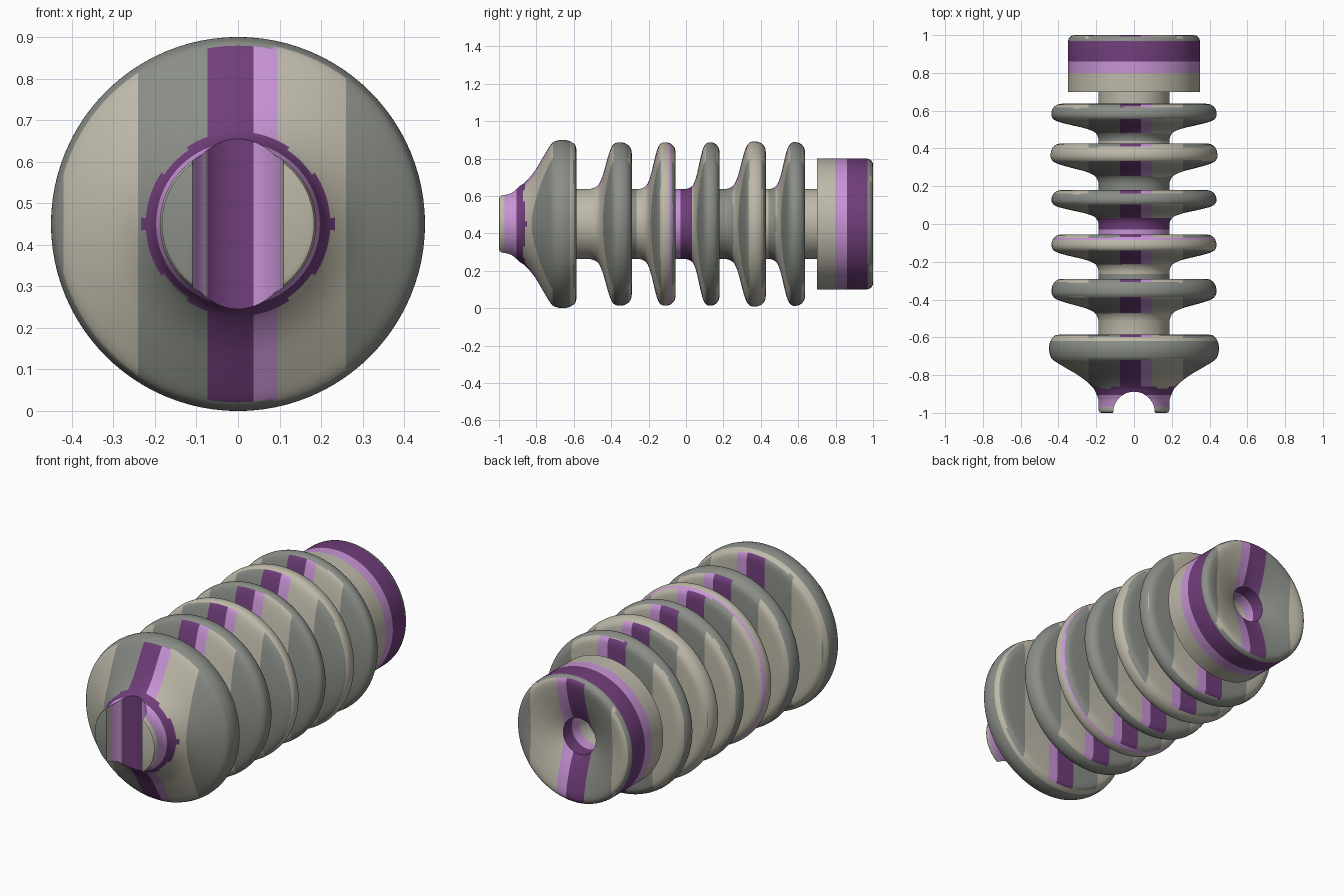
import bpy, bmesh, math
from mathutils import Vector

if "Cube" in bpy.data.objects:
    bpy.data.objects.remove(bpy.data.objects["Cube"])

AXIS_Z, CORE, SEG = 0.45, 0.188, 96


def material(name, rgb):
    m = bpy.data.materials.new(name)
    m.diffuse_color = (*rgb, 1)
    m.use_nodes = True
    m.node_tree.nodes["Principled BSDF"].inputs["Base Color"].default_value = m.diffuse_color
    return m


MATS = [material("beige", (0.515, 0.485, 0.40)), material("grey", (0.254, 0.27, 0.24)),
        material("dark purple", (0.162, 0.048, 0.195)), material("light purple", (0.578, 0.296, 0.672))]
BEIGE, GREY, DARK, LIGHT = range(4)

# Stripe bands: (start, colour), along the length and across the width
Y_BANDS = [(-9, BEIGE), (-0.97, LIGHT), (-0.905, DARK), (-0.80, GREY), (-0.62, BEIGE),
           (-0.445, GREY), (-0.265, BEIGE), (-0.085, LIGHT), (-0.03, DARK), (0.08, GREY),
           (0.26, BEIGE), (0.44, GREY), (0.62, BEIGE), (0.80, LIGHT), (0.86, DARK), (0.97, GREY)]
X_BANDS = [(-9, GREY), (-0.42, BEIGE), (-0.24, GREY), (-0.073, DARK), (0.037, LIGHT),
           (0.095, BEIGE), (0.26, GREY)]


def smooth(pts, steps=4):
    """Catmull-Rom curve through the points."""
    p = [pts[0]] + pts + [pts[-1]]
    out = []
    for a, b, c, d in zip(p, p[1:], p[2:], p[3:]):
        for k in range(steps):
            t = k / steps
            out.append(tuple(0.5 * (2 * b[i] + (c[i] - a[i]) * t
                       + (2 * a[i] - 5 * b[i] + 4 * c[i] - d[i]) * t * t
                       + (3 * b[i] - a[i] - 3 * c[i] + d[i]) * t ** 3) for i in (0, 1)))
    return out + [pts[-1]]


def lathe(name, profile):
    """Closed solid of revolution about the y axis from (y, radius) points."""
    bm = bmesh.new()
    rings = []
    for y, r in profile:
        rings.append([bm.verts.new((r * math.cos(2 * math.pi * k / SEG), y,
                                    AXIS_Z + r * math.sin(2 * math.pi * k / SEG))) for k in range(SEG)])
    for a, b in zip(rings, rings[1:]):
        for k in range(SEG):
            n = (k + 1) % SEG
            bm.faces.new((a[k], a[n], b[n], b[k]))
    bm.faces.new(rings[0])
    bm.faces.new(rings[-1])
    bmesh.ops.recalc_face_normals(bm, faces=bm.faces)
    me = bpy.data.meshes.new(name)
    bm.to_mesh(me)
    bm.free()
    ob = bpy.data.objects.new(name, me)
    bpy.context.collection.objects.link(ob)
    return ob


def band(bands, v):
    return [c for start, c in bands if start <= v][-1]


def paint(ob):
    """Cut the mesh along the stripe edges, then colour by facing direction."""
    bm = bmesh.new()
    bm.from_mesh(ob.data)
    for bands, axis in ((X_BANDS, Vector((1, 0, 0))), (Y_BANDS, Vector((0, 1, 0)))):
        for start, _ in bands[1:]:
            bmesh.ops.bisect_plane(bm, geom=bm.verts[:] + bm.edges[:] + bm.faces[:],
                                   dist=1e-5, plane_co=axis * start, plane_no=axis)
    bm.normal_update()
    for m in MATS:
        ob.data.materials.append(m)
    for f in bm.faces:
        n, c = f.normal, f.calc_center_median()
        if abs(n.y) > max(abs(n.x), abs(n.z)):
            f.material_index = band(X_BANDS, c.x)
        else:
            f.material_index = band(Y_BANDS, c.y)
    bm.to_mesh(ob.data)
    bm.free()
    bpy.ops.object.select_all(action='DESELECT')
    ob.select_set(True)
    bpy.context.view_layer.objects.active = ob
    bpy.ops.object.shade_smooth_by_angle(angle=math.radians(40))


# Shed outlines as (distance before rear face, height) fractions
FRONT_SHED = [(1, 0), (.9, .05), (.8, .13), (.65, .36), (.5, .69), (.39, .92), (.31, .98),
              (.21, 1), (.1, .97), (.02, .89), (0, .77)]
SHED = [(1, 0), (.9, .03), (.8, .1), (.7, .3), (.58, .68), (.5, .88), (.42, .97),
        (.3, 1), (.14, .97), (.03, .88), (0, .77)]
SHEDS = [(-0.585, 0.345, 0.45, FRONT_SHED), (-0.29, 0.22, 0.437, SHED), (-0.055, 0.19, 0.437, SHED),
         (0.18, 0.175, 0.437, SHED), (0.427, 0.21, 0.442, SHED), (0.637, 0.185, 0.438, SHED)]

# Ribbed body
profile = [(-1, CORE - 0.014), (-0.996, CORE - 0.005), (-0.985, CORE)]
for rear, width, radius, shape in SHEDS:
    profile += smooth([(rear - width * t, CORE + (radius - CORE) * s) for t, s in shape])
    profile.append((rear, CORE))
profile.append((0.71, CORE))
body = lathe("ribbed_body", profile)

# Wire groove across the front tip
bpy.ops.mesh.primitive_cylinder_add(vertices=64, radius=0.11, depth=1, location=(0, -0.998, AXIS_Z))
cutter = bpy.context.object
cutter.name = "groove_cutter"
cutter.hide_render = True
mod = body.modifiers.new("groove", 'BOOLEAN')
mod.operation, mod.solver, mod.object = 'DIFFERENCE', 'EXACT', cutter
bpy.context.view_layer.objects.active = body
bpy.ops.object.modifier_apply(modifier="groove")
bpy.data.objects.remove(cutter)
body.data.materials.clear()
paint(body)

# Rear cap with dished face and socket
cap = lathe("rear_cap", [(0.70, 0.35), (0.965, 0.35), (0.98, 0.347), (0.992, 0.338), (0.998, 0.328),
                         (1.0, 0.315)] + smooth([(0.998, 0.29), (0.985, 0.23), (0.962, 0.16), (0.935, 0.10)])
            + [(0.72, 0.10)])
paint(cap)
